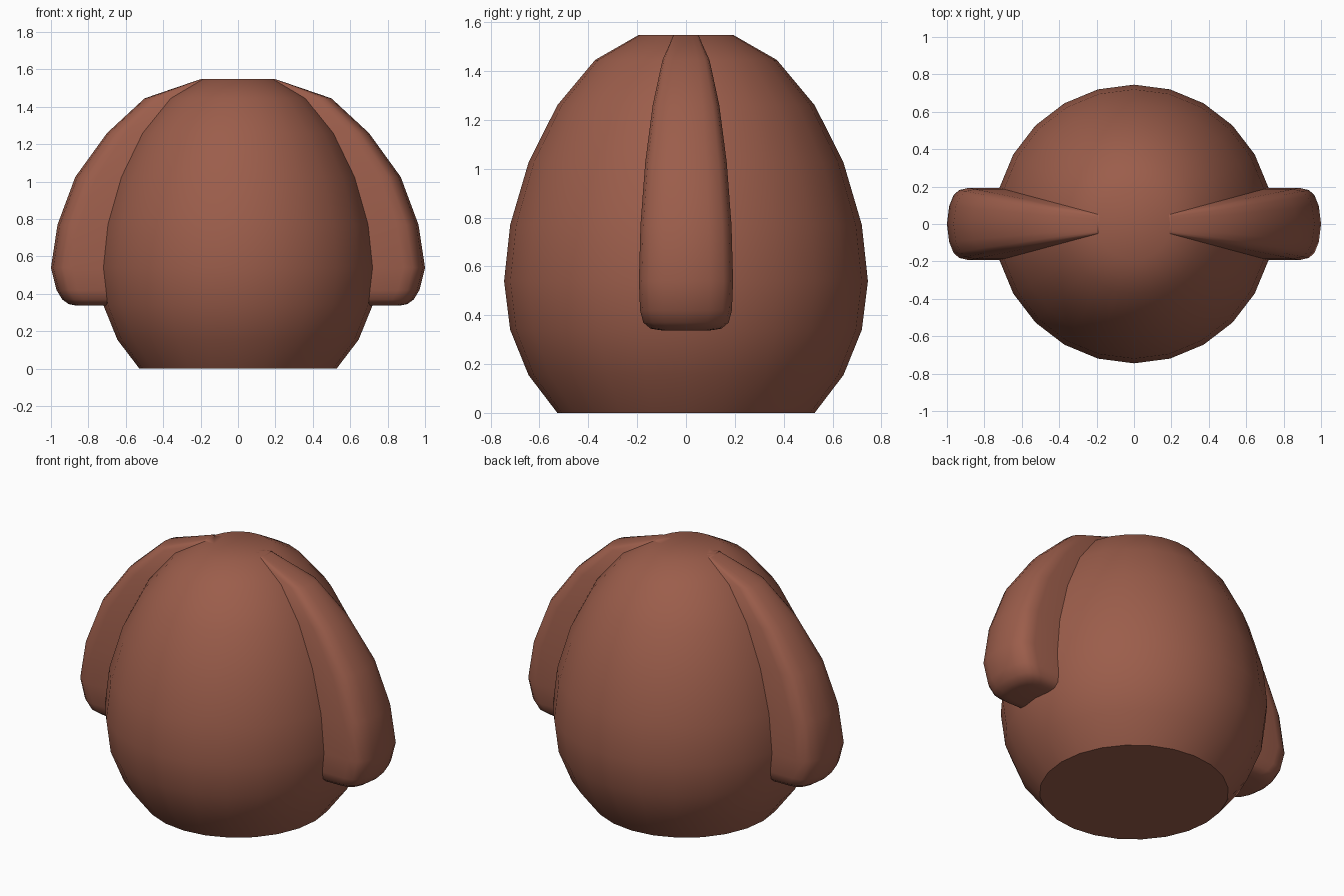
import bpy, bmesh, math

if "Cube" in bpy.data.objects:
    bpy.data.objects.remove(bpy.data.objects["Cube"])

mat = bpy.data.materials.new("clay_brown")
mat.diffuse_color = (0.33, 0.11, 0.07, 1)
mat.use_nodes = True
mat.node_tree.nodes["Principled BSDF"].inputs["Base Color"].default_value = mat.diffuse_color


def loft(name, sections, angle):
    """Bridge closed sections of equal point count and cap both ends."""
    bm = bmesh.new()
    rows = [[bm.verts.new(p) for p in s] for s in sections]
    n = len(rows[0])
    for a, b in zip(rows, rows[1:]):
        for i in range(n):
            j = (i + 1) % n
            bm.faces.new((a[i], a[j], b[j], b[i]))
    bm.faces.new(rows[0])
    bm.faces.new(rows[-1])
    bmesh.ops.recalc_face_normals(bm, faces=bm.faces)
    mesh = bpy.data.meshes.new(name)
    bm.to_mesh(mesh)
    bm.free()
    mesh.materials.append(mat)
    ob = bpy.data.objects.new(name, mesh)
    bpy.context.collection.objects.link(ob)
    bpy.ops.object.select_all(action='DESELECT')
    ob.select_set(True)
    bpy.context.view_layer.objects.active = ob
    bpy.ops.object.shade_smooth_by_angle(angle=math.radians(angle))
    return ob


# Egg-shaped body: 24 sides, rings every 15 degrees, flat at both ends
profile = [(0.527, 0), (0.645, 0.155), (0.72, 0.34), (0.745, 0.54), (0.72, 0.77),
           (0.645, 1.025), (0.527, 1.26), (0.3725, 1.445), (0.193, 1.548)]
body = []
for r, z in profile:
    body.append([(r * math.cos(math.radians(15 * i)), r * math.sin(math.radians(15 * i)), z)
                 for i in range(24)])
loft("body", body, 40)

# Side flaps: z, half width, inner x, outer x
C, S = math.cos(math.radians(15)), math.sin(math.radians(15))
flap = [(0.338, 0.10, 0.60, 0.87), (0.345, 0.145, 0.60, 0.905),
        (0.37, 0.175, 0.60, 0.94), (0.42, 0.188, 0.60, 0.97)]
outer = [1.0, 0.965, 0.87, 0.70, 0.50, 0.20]
for (r, z), x in zip(profile[3:], outer):
    flap.append((z, r * S, r * C - min(0.1, r * 0.3), x))

# Rounded outer edge: distance back from the tip, fraction of half width
rounding = [(0.115, 1.0), (0.065, 0.94), (0.035, 0.80), (0.012, 0.5)]
for side, name in ((1, "right_flap"), (-1, "left_flap")):
    sections = []
    for z, w, xin, x in flap:
        k = min(1, max(0.05, (x - xin - 0.08) / 0.25))
        half = [(xin, w)] + [(x - d * k, w * f) for d, f in rounding]
        pts = half + [(x, 0)] + [(px, -py) for px, py in reversed(half)]
        sections.append([(side * px, py, z) for px, py in pts])
    loft(name, sections, 50)
